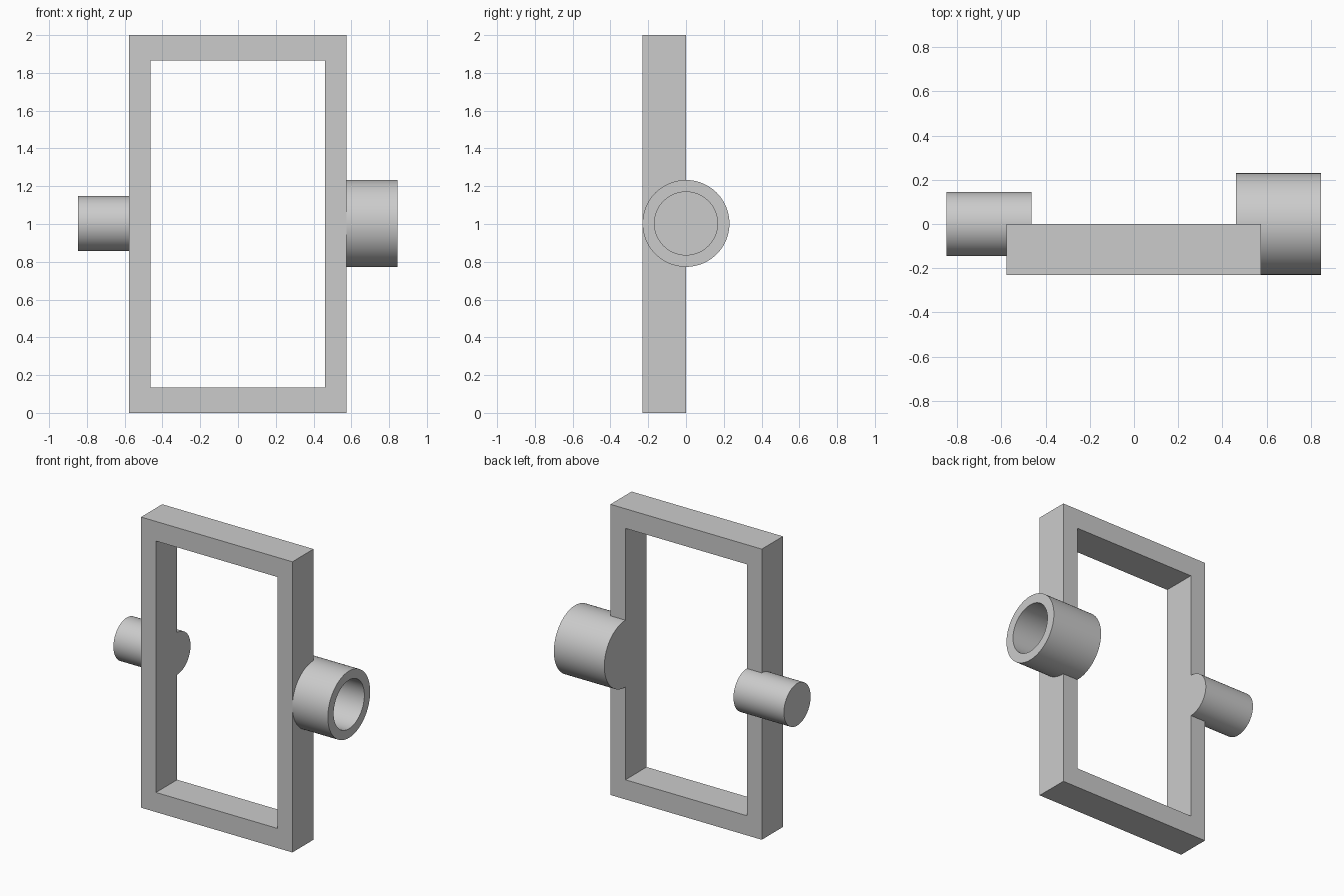
import bpy
import bmesh
import math
from mathutils import Matrix, Vector

if "Cube" in bpy.data.objects:
    bpy.data.objects.remove(bpy.data.objects["Cube"], do_unlink=True)

# Single plain grey for every part
grey = bpy.data.materials.new("plain grey")
grey.use_nodes = True
colour = (0.6, 0.6, 0.6, 1)
grey.diffuse_color = colour
grey.node_tree.nodes["Principled BSDF"].inputs["Base Color"].default_value = colour

AXIS_Z = 1.003
SEGMENTS = 96


def add_object(name, bm):
    bmesh.ops.recalc_face_normals(bm, faces=bm.faces)
    mesh = bpy.data.meshes.new(name)
    bm.to_mesh(mesh)
    bm.free()
    mesh.materials.append(grey)
    obj = bpy.data.objects.new(name, mesh)
    bpy.context.collection.objects.link(obj)
    return obj


def rectangle(bm, x0, x1, z0, z1, y):
    return [bm.verts.new((x, y, z)) for x, z in ((x0, z0), (x1, z0), (x1, z1), (x0, z1))]


def lathe_x(name, profile):
    """Spin an (x, radius) profile about the horizontal pivot axis."""
    bm = bmesh.new()
    verts = [bm.verts.new((x, 0, AXIS_Z + r)) for x, r in profile]
    edges = [bm.edges.new(pair) for pair in zip(verts, verts[1:])]
    bmesh.ops.spin(bm, geom=verts + edges, cent=(0, 0, AXIS_Z), axis=(1, 0, 0),
                   angle=math.tau, steps=SEGMENTS)
    bmesh.ops.remove_doubles(bm, verts=bm.verts, dist=0.0001)
    obj = add_object(name, bm)
    bpy.ops.object.select_all(action="DESELECT")
    obj.select_set(True)
    bpy.context.view_layer.objects.active = obj
    bpy.ops.object.shade_smooth_by_angle(angle=math.radians(30))
    return obj


# Rectangular frame: a flat ring extruded backwards
bm = bmesh.new()
outer = rectangle(bm, -0.577, 0.575, 0, 2, -0.23)
inner = rectangle(bm, -0.463, 0.461, 0.135, 1.865, -0.23)
for i in range(4):
    j = (i + 1) % 4
    bm.faces.new((outer[i], outer[j], inner[j], inner[i]))
ring = bmesh.ops.extrude_face_region(bm, geom=bm.faces[:])
bmesh.ops.translate(bm, vec=(0, 0.23, 0),
                    verts=[g for g in ring["geom"] if isinstance(g, bmesh.types.BMVert)])
add_object("rectangular_frame", bm)

# Solid pin on one side
lathe_x("hinge_pin", [(-0.847, 0), (-0.847, 0.145), (-0.463, 0.145), (-0.463, 0)])

# Blind socket on the other side
lathe_x("hinge_socket", [(0.461, 0), (0.461, 0.23), (0.845, 0.23),
                         (0.845, 0.167), (0.576, 0.167), (0.576, 0)])
